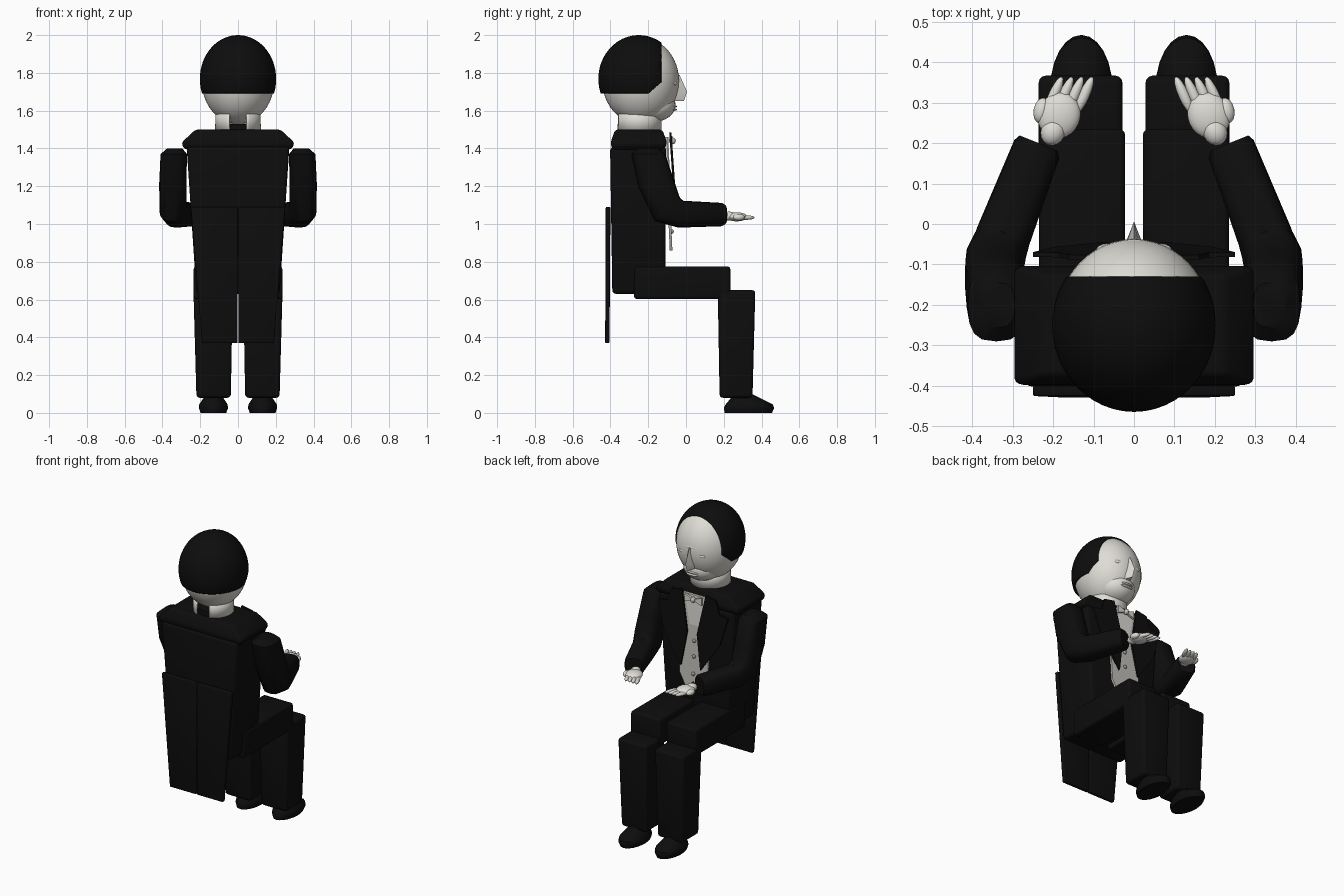
import bpy, bmesh, math
from mathutils import Vector, Matrix

old = bpy.data.objects.get("Cube")
if old:
    bpy.data.objects.remove(old, do_unlink=True)


def material(name, rgb):
    m = bpy.data.materials.new(name)
    m.use_nodes = True
    m.diffuse_color = (*rgb, 1)
    m.node_tree.nodes["Principled BSDF"].inputs["Base Color"].default_value = (*rgb, 1)
    return m


BLACK = material("black cloth", (0.004, 0.004, 0.004))
SKIN = material("pale skin", (0.74, 0.72, 0.67))
VEST = material("grey waistcoat", (0.52, 0.51, 0.47))
WHITE = material("white shirt", (0.7, 0.69, 0.65))
BUTTON = material("button grey", (0.3, 0.3, 0.28))


def finish(bm, name, mat, bevel=0, angle=40):
    bmesh.ops.recalc_face_normals(bm, faces=bm.faces)
    if bevel:
        bmesh.ops.bevel(bm, geom=bm.edges[:], offset=bevel, segments=3,
                        profile=0.5, affect='EDGES')
    me = bpy.data.meshes.new(name)
    bm.to_mesh(me)
    bm.free()
    me.materials.append(mat)
    ob = bpy.data.objects.new(name, me)
    bpy.context.collection.objects.link(ob)
    bpy.ops.object.select_all(action='DESELECT')
    ob.select_set(True)
    bpy.context.view_layer.objects.active = ob
    bpy.ops.object.shade_smooth_by_angle(angle=math.radians(angle))
    return ob


def loft(name, rings, mat, bevel=0):
    """Skin a list of equal point rings and cap both ends."""
    bm = bmesh.new()
    loops = [[bm.verts.new(p) for p in r] for r in rings]
    n = len(loops[0])
    for a, b in zip(loops, loops[1:]):
        for i in range(n):
            bm.faces.new((a[i], a[(i + 1) % n], b[(i + 1) % n], b[i]))
    bm.faces.new(loops[0])
    bm.faces.new(loops[-1])
    return finish(bm, name, mat, bevel)


def rect(x0, x1, y0, y1, z):
    return [(x0, y0, z), (x1, y0, z), (x1, y1, z), (x0, y1, z)]


def ellipsoid(name, centre, radii, mat, turn=0, seg=32):
    bm = bmesh.new()
    bmesh.ops.create_uvsphere(bm, u_segments=seg, v_segments=seg // 2, radius=1)
    bm.transform(Matrix.Translation(centre) @ Matrix.Rotation(turn, 4, 'Z')
                 @ Matrix.Diagonal((*radii, 1)))
    return finish(bm, name, mat, angle=60)


def plate(name, outline, depth, thick, mat):
    """Thin x-z outline whose y position follows depth(z)."""
    return loft(name, [[(x, depth(z) + o, z) for x, z in outline]
                       for o in (0, thick)], mat)


def sweep(name, spec, s, mat, n=16):
    """Rounded-square tube: x, y, z, pitch, yaw, half width, half height."""
    rings = []
    for x, y, z, pitch, yaw, hu, hv in spec:
        a, w = math.radians(pitch), math.radians(yaw)
        u = Vector((math.cos(w), math.sin(w), 0))
        v = Vector((0, math.cos(a), math.sin(a)))
        ring = []
        for i in range(n):
            t = 2 * math.pi * i / n
            c, d = math.cos(t), math.sin(t)
            p = (Vector((x, y, z)) + u * hu * math.copysign(abs(c) ** 0.7, c)
                 + v * hv * math.copysign(abs(d) ** 0.7, d))
            ring.append((s * p.x, p.y, p.z))
        rings.append(ring)
    return loft(name, rings, mat)


# head and face
ellipsoid("head", (0, -0.24, 1.758), (0.192, 0.203, 0.23), SKIN, seg=48)
ellipsoid("jaw", (0, -0.175, 1.63), (0.115, 0.12, 0.09), SKIN)
ellipsoid("brow", (0, -0.1, 1.79), (0.1, 0.062, 0.025), SKIN)
loft("nose", [[(-0.012, -0.05, 1.79), (0.012, -0.05, 1.79), (0, -0.034, 1.79)],
              [(-0.026, -0.06, 1.675), (0.026, -0.06, 1.675), (0, 0.006, 1.7)],
              [(-0.018, -0.06, 1.65), (0.018, -0.06, 1.65), (0, -0.012, 1.65)]], SKIN)
for side, s in (("left", 1), ("right", -1)):
    ellipsoid(side + "_eyelid", (s * 0.065, -0.068, 1.745), (0.03, 0.02, 0.014), SKIN, seg=16)
for z in (1.622, 1.606):
    ellipsoid("lip", (0, -0.07, z), (0.042, 0.022, 0.008), SKIN, seg=16)

# hair cap, cut along the nape, temples and forehead
bm = bmesh.new()
bmesh.ops.create_uvsphere(bm, u_segments=48, v_segments=32, radius=1)
bm.transform(Matrix.Translation((0, -0.25, 1.768)) @ Matrix.Diagonal((0.202, 0.214, 0.232, 1)))
for co, no in (((0, 0, 1.69), (0, 0, -1)), ((0, -0.13, 0), (0, 1, 0)),
               ((0, -0.2, 1.69), (0, 0.07, -0.08))):
    bmesh.ops.bisect_plane(bm, geom=bm.verts[:] + bm.edges[:] + bm.faces[:],
                           plane_co=co, plane_no=no, clear_outer=True)
hair = finish(bm, "hair", BLACK, angle=60)
shell = hair.modifiers.new("thickness", 'SOLIDIFY')
shell.thickness = 0.025

# neck, open at the nape, with the dark lining inside
bm = bmesh.new()
bmesh.ops.create_cone(bm, segments=48, radius1=0.122, radius2=0.118, depth=0.13, cap_ends=False)
bm.transform(Matrix.Translation((0, -0.25, 1.545)))
bmesh.ops.delete(bm, context='FACES', geom=[
    f for f in bm.faces if abs(f.calc_center_median().x) < 0.05
    and f.calc_center_median().y < -0.25])
neck = finish(bm, "neck", SKIN)
neck.modifiers.new("thickness", 'SOLIDIFY').thickness = 0.01
bm = bmesh.new()
bmesh.ops.create_cone(bm, segments=32, radius1=0.105, radius2=0.1, depth=0.07, cap_ends=True)
bm.transform(Matrix.Translation((0, -0.25, 1.495)))
finish(bm, "neck_lining", BLACK)

# jacket
loft("jacket_body", [rect(-0.22, 0.22, -0.39, -0.11, 0.63),
                     rect(-0.272, 0.272, -0.402, -0.105, 1.41)], BLACK, 0.02)
loft("jacket_shoulders", [rect(-0.285, 0.285, -0.39, -0.115, 1.395),
                          rect(-0.3, 0.3, -0.4, -0.1, 1.43),
                          rect(-0.225, 0.225, -0.375, -0.125, 1.5)], BLACK, 0.015)


def lapel_y(z):
    return -0.055 - (z - 1.0) * 0.07


def vest_y(z):
    return -0.086 - (z - 0.86) * 0.045


# waistcoat, shirt front and bow tie
half = [(0, 0.91), (0.05, 0.86), (0.1, 0.95), (0.105, 1.2), (0.09, 1.46)]
plate("waistcoat", half + [(-x, z) for x, z in half[:0:-1]], vest_y, 0.014, VEST)
plate("shirt_front", [(-0.035, 1.27), (0.035, 1.27), (0.075, 1.46), (-0.075, 1.46)],
      lambda z: vest_y(z) + 0.013, 0.006, WHITE)
for z in (1.17, 1.07, 0.96):
    ellipsoid("waistcoat_button", (0, vest_y(z) + 0.016, z), (0.012, 0.01, 0.012), BUTTON, seg=12)
ellipsoid("bow_knot", (0, -0.072, 1.44), (0.015, 0.018, 0.018), VEST, seg=16)

for side, s in (("left", 1), ("right", -1)):
    plate(side + "_bow_wing", [(0, 1.443), (s * 0.06, 1.465), (s * 0.06, 1.415), (0, 1.437)],
          lambda z: -0.085, 0.014, WHITE)
    # lapels with a notch and wide points
    plate(side + "_lapel", [(s * x, z) for x, z in (
        (0.07, 1.01), (0.035, 1.23), (0.085, 1.485), (0.16, 1.47), (0.185, 1.39),
        (0.25, 1.38), (0.2, 1.2))], lapel_y, 0.012, BLACK)
    # coat tails
    loft(side + "_coat_tail", [rect(*sorted((s * 0.002, s * 0.19)), -0.428, -0.405, 0.37),
                               rect(*sorted((s * 0.002, s * 0.25)), -0.425, -0.4, 1.09)],
         BLACK, 0.005)

    # bent arm
    sweep(side + "_sleeve", [
        (0.335, -0.2, 1.4, 0, 0, 0.04, 0.055), (0.34, -0.2, 1.37, 0, 0, 0.07, 0.09),
        (0.345, -0.16, 1.22, 15, 0, 0.072, 0.095), (0.345, -0.1, 1.08, 45, 5, 0.072, 0.092),
        (0.323, -0.03, 1.052, 82, 18, 0.068, 0.072), (0.24, 0.185, 1.05, 90, 22, 0.06, 0.062),
        (0.236, 0.2, 1.05, 90, 22, 0.05, 0.052)], s, BLACK)

    # hand
    ellipsoid(side + "_palm", (s * 0.185, 0.268, 1.038), (0.052, 0.058, 0.024), SKIN, s * 0.4, 24)
    ellipsoid(side + "_wrist", (s * 0.2, 0.228, 1.042), (0.03, 0.035, 0.024), SKIN, s * 0.4, 16)
    ellipsoid(side + "_thumb", (s * 0.228, 0.28, 1.036), (0.02, 0.032, 0.018), SKIN, s * 0.2, 16)
    for i in range(4):
        ellipsoid(side + "_finger", (s * (0.123 + 0.025 * i), 0.318, 1.034),
                  (0.013, 0.05, 0.012), SKIN, s * 0.42, 16)

    # seated leg
    loft(side + "_thigh", [rect(*sorted((s * 0.022, s * 0.235)), -0.275, 0.235, z)
                           for z in (0.603, 0.775)], BLACK, 0.015)
    loft(side + "_shin", [rect(*sorted((s * 0.038, s * 0.22)), 0.178, 0.352, 0.08),
                          rect(*sorted((s * 0.028, s * 0.236)), 0.168, 0.367, 0.65)],
         BLACK, 0.018)

    # shoe with a flat sole and a low toe
    rings = []
    for z, w, back, front in ((0, 0.068, 0.205, 0.455), (0.025, 0.077, 0.2, 0.467),
                              (0.045, 0.075, 0.21, 0.46), (0.075, 0.055, 0.235, 0.4),
                              (0.1, 0.04, 0.245, 0.35)):
        mid, r = (back + front) / 2, (front - back) / 2
        rings.append([(s * 0.13 + w * math.cos(i * math.pi / 12),
                       mid + r * math.sin(i * math.pi / 12), z) for i in range(24)])
    loft(side + "_shoe", rings, BLACK)
